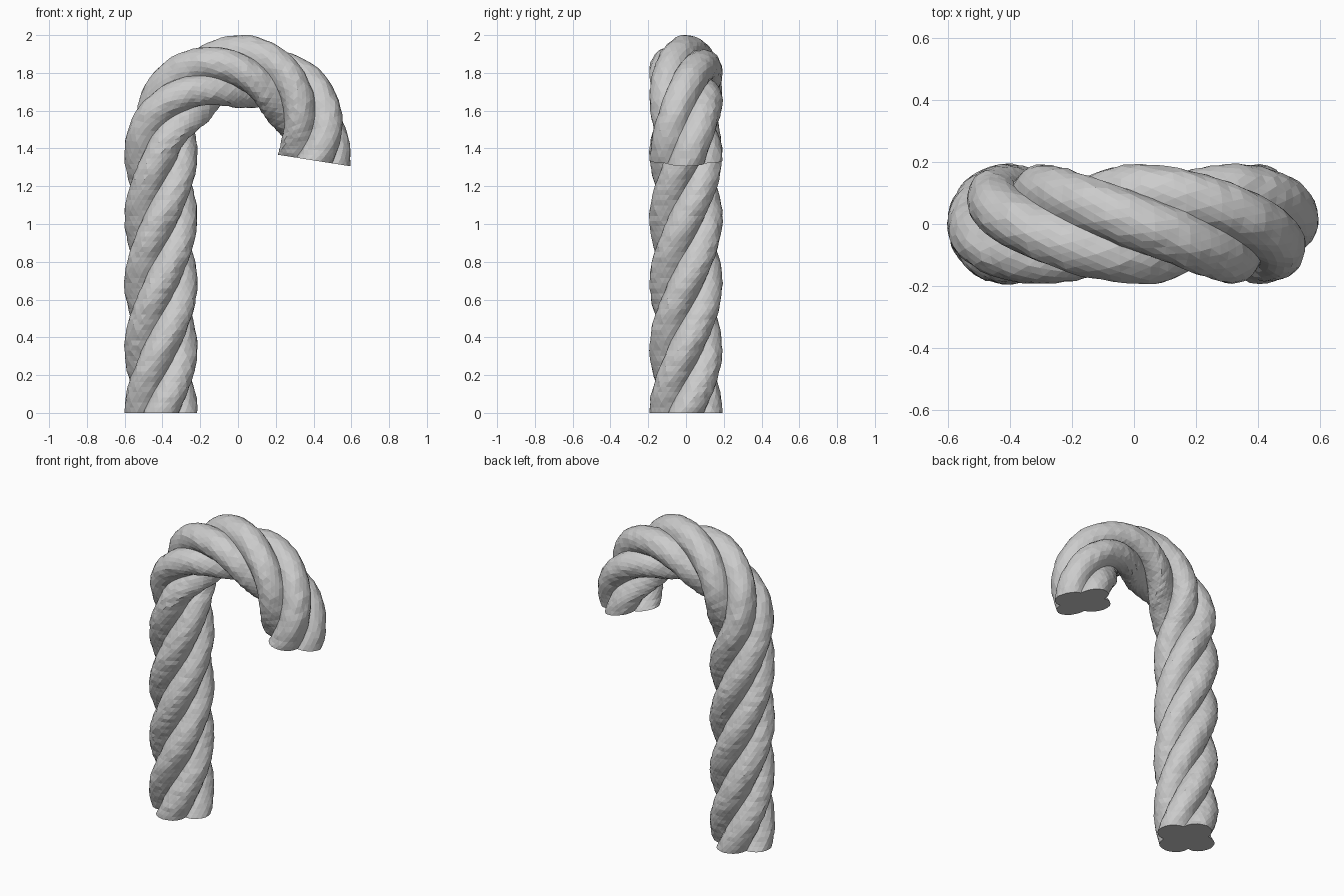
import bpy, bmesh, math, random
from mathutils import Vector, noise

random.seed(4)
old = bpy.data.objects.get("Cube")
if old:
    bpy.data.objects.remove(old, do_unlink=True)

# Cane dimensions
BEND_R, LEG = 0.408, 1.4          # bend radius, height of the straight part
END_ANGLE = math.radians(189)     # how far the hook curls over
LENGTH = LEG + BEND_R * END_ANGLE
PITCH = LENGTH / 2                # two full twists from foot to tip
LOBES, PER_LOBE, RINGS = 4, 10, 100
STRAND_OFFSET, STRAND_R = 0.098, 0.095


def path(s):
    """Centre point and inward direction of the cane at distance s."""
    t = max(0.0, (s - LEG) / BEND_R)
    centre = Vector((-BEND_R * math.cos(t), 0, min(s, LEG) + BEND_R * math.sin(t)))
    return centre, Vector((math.cos(t), 0, -math.sin(t)))


def lobe_radius(k):
    """Outline of four merged round strands."""
    a = ((k / PER_LOBE + 0.5) % 1 - 0.5) * math.tau / LOBES
    return (STRAND_OFFSET * math.cos(a)
            + math.sqrt(STRAND_R ** 2 - (STRAND_OFFSET * math.sin(a)) ** 2))


# Sweep the twisting outline along the path
bm = bmesh.new()
side = Vector((0, 1, 0))
count = LOBES * PER_LOBE
rings = []
for i in range(RINGS + 1):
    s = LENGTH * i / RINGS
    centre, inward = path(s)
    ring = []
    for k in range(count):
        a = math.tau * (k / count + s / PITCH)
        out = inward * math.cos(a) + side * math.sin(a)
        co = centre + out * lobe_radius(k)
        # Rough, hand-carved surface
        rough = 0.004 * noise.noise(co * 14) + random.uniform(-0.003, 0.003)
        ring.append(bm.verts.new(co + out * rough))
    rings.append(ring)

for lower, upper in zip(rings, rings[1:]):
    for k in range(count):
        n = (k + 1) % count
        bm.faces.new((lower[k], lower[n], upper[n], upper[k]))

# Facet the sides, then close both cut ends
bmesh.ops.triangulate(bm, faces=bm.faces[:])
bm.faces.new(rings[0][::-1])
bm.faces.new(rings[-1])
bmesh.ops.recalc_face_normals(bm, faces=bm.faces[:])

mesh = bpy.data.meshes.new("twisted_cane")
bm.to_mesh(mesh)
bm.free()
cane = bpy.data.objects.new("twisted_cane", mesh)
bpy.context.collection.objects.link(cane)

# Plain grey material
grey = bpy.data.materials.new("light_grey")
grey.use_nodes = True
colour = (0.6, 0.6, 0.6, 1)
grey.diffuse_color = colour
grey.node_tree.nodes["Principled BSDF"].inputs["Base Color"].default_value = colour
mesh.materials.append(grey)
